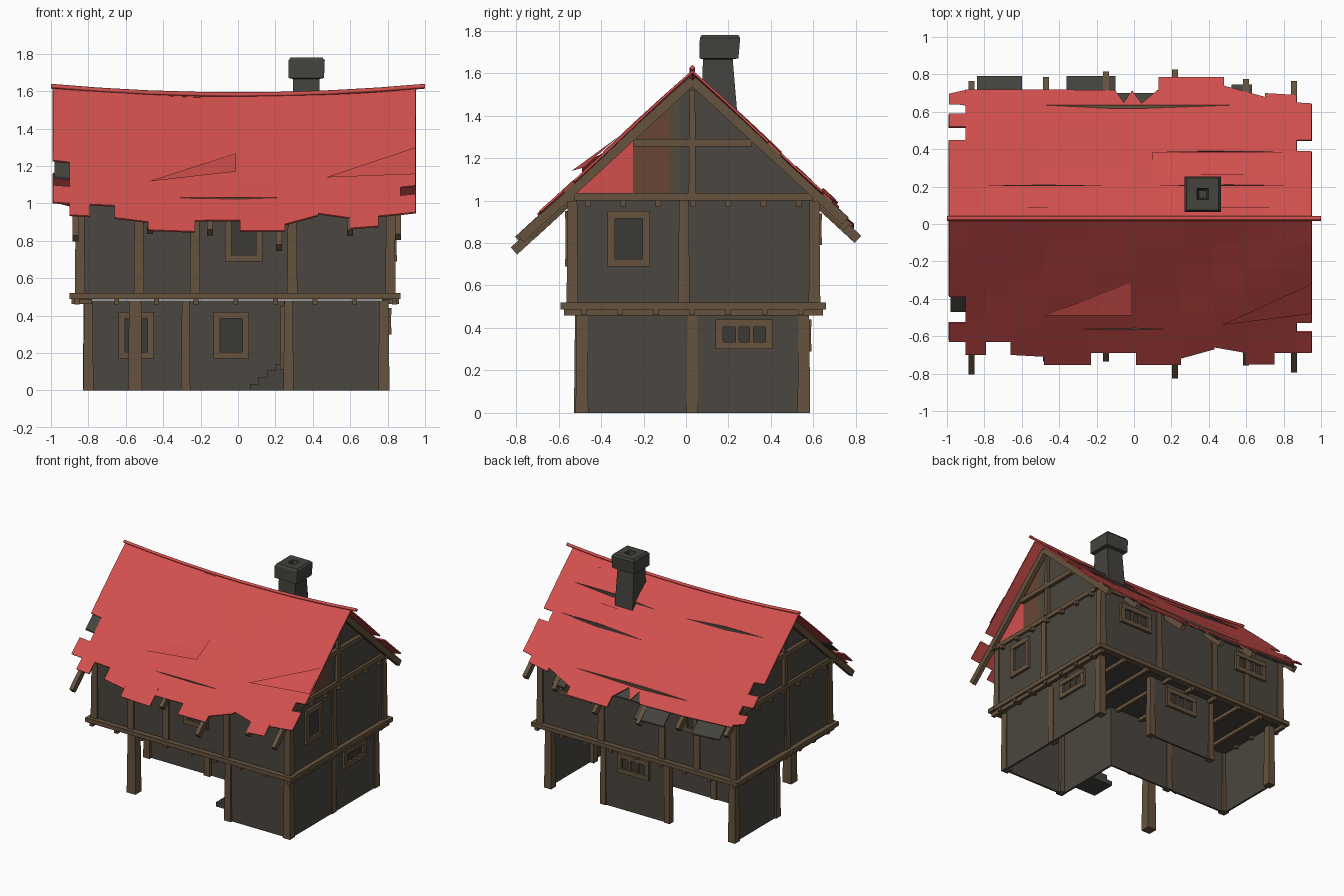
import bpy, bmesh, math, random
from mathutils import Vector

if "Cube" in bpy.data.objects:
    bpy.data.objects.remove(bpy.data.objects["Cube"])
random.seed(4)

def mat(name, c):
    m = bpy.data.materials.new(name)
    m.diffuse_color = (*c, 1)
    m.use_nodes = True
    m.node_tree.nodes["Principled BSDF"].inputs["Base Color"].default_value = m.diffuse_color
    return m

RED = mat("roof_red", (0.64, 0.08, 0.075))
WALL = mat("dark_plaster", (0.07, 0.062, 0.05))
WOOD = mat("timber_brown", (0.13, 0.085, 0.047))
STONE = mat("chimney_stone", (0.06, 0.056, 0.048))
PANE = mat("window_dark", (0.045, 0.042, 0.036))
RUST = mat("rust_board", (0.14, 0.06, 0.035))
OLIVE = mat("olive_board", (0.085, 0.07, 0.045))

def mesh(name, verts, faces, m):
    me = bpy.data.meshes.new(name)
    me.from_pydata([tuple(v) for v in verts], [], faces)
    me.materials.append(m)
    ob = bpy.data.objects.new(name, me)
    bpy.context.collection.objects.link(ob)
    bm = bmesh.new()
    bm.from_mesh(me)
    bmesh.ops.recalc_face_normals(bm, faces=bm.faces)
    bm.to_mesh(me)
    bm.free()
    return ob

HEX = [(0, 1, 2, 3), (4, 5, 6, 7), (0, 1, 5, 4), (1, 2, 6, 5), (2, 3, 7, 6), (3, 0, 4, 7)]

def box(name, x0, x1, y0, y1, z0, z1, m, taper=0.0):
    t = taper
    v = [(x0, y0, z0), (x1, y0, z0), (x1, y1, z0), (x0, y1, z0),
         (x0 + t, y0 + t, z1), (x1 - t, y0 + t, z1), (x1 - t, y1 - t, z1), (x0 + t, y1 - t, z1)]
    return mesh(name, v, HEX, m)

def post(name, x, y, z0, z1, w=0.055):
    return box(name, x - w / 2, x + w / 2, y - w / 2, y + w / 2, z0, z1, WOOD, 0.005)

def beam(name, p, q, w=0.035, h=0.035):
    p, q = Vector(p), Vector(q)
    d = (q - p).normalized()
    s = d.cross(Vector((0, 0, 1))).normalized() * w / 2
    u = s.cross(d).normalized() * h / 2
    return mesh(name, [c + o for c in (p, q) for o in (s + u, s - u, -s - u, -s + u)], HEX, WOOD)

def opening(name, facing, plane, out, a0, a1, z0, z1, mullions=0):
    """Framed window or door; facing is the axis of the wall normal."""
    def part(n, b0, b1, c0, c1, depth, m):
        lo, hi = sorted((plane - out * 0.01, plane + out * depth))
        if facing == 'y':
            box(n, b0, b1, lo, hi, c0, c1, m)
        else:
            box(n, lo, hi, b0, b1, c0, c1, m)
    f = 0.035
    part(name + "_pane", a0 + f, a1 - f, z0 + f, z1 - f, 0.004, PANE)
    part(name + "_sill", a0, a1, z0, z0 + f, 0.02, WOOD)
    part(name + "_lintel", a0, a1, z1 - f, z1, 0.02, WOOD)
    part(name + "_jamb_a", a0, a0 + f, z0 + f, z1 - f, 0.018, WOOD)
    part(name + "_jamb_b", a1 - f, a1, z0 + f, z1 - f, 0.018, WOOD)
    for i in range(mullions):
        c = a0 + f + (a1 - a0 - 2 * f) * (i + 1) / (mullions + 1)
        part(name + "_mullion", c - 0.009, c + 0.009, z0 + f, z1 - f, 0.014, WOOD)

RY = 0.03
def roof_z(x, y):
    return 1.573 + 0.045 * x * x - 0.92 * abs(y - RY)

# Ground floor walls: porch cut out at front left, back wall only in the middle
T = 0.015
box("ground_right_wall", 0.785, 0.785 + T, -0.5, 0.57, 0, 0.48, WALL)
box("ground_front_wall", 0.26, 0.79, -0.5, -0.5 + T, 0, 0.48, WALL)
box("porch_side_wall", 0.245, 0.26, -0.5, 0.05, 0, 0.48, WALL)
box("porch_back_wall", -0.81, 0.26, 0.04, 0.04 + T, 0, 0.48, WALL)
box("ground_left_wall", -0.815, -0.80, 0.04, 0.57, 0, 0.48, WALL)
box("ground_back_wall", -0.24, 0.31, 0.555, 0.57, 0, 0.48, WALL)
for x, y, w in [(0.78, -0.49, .06), (0.27, -0.49, .055), (0.78, 0.555, .06), (0.78, 0.03, .055),
                (-0.80, 0.555, .06), (-0.80, 0.045, .055), (-0.28, 0.04, .05), (0.31, 0.555, .05),
                (-0.24, 0.555, .05), (-0.55, -0.49, .075)]:
    post("ground_post", x, y, 0, 0.48, w)
opening("porch_window_left", 'y', 0.04, -1, -0.64, -0.45, 0.17, 0.42)
opening("porch_window_right", 'y', 0.04, -1, -0.13, 0.06, 0.17, 0.42)
opening("ground_back_window", 'y', 0.57, 1, -0.09, 0.18, 0.29, 0.44, 2)
opening("ground_right_window", 'x', 0.80, 1, 0.14, 0.41, 0.30, 0.44, 2)
opening("door", 'x', 0.245, -1, -0.37, -0.16, 0.11, 0.45)
for i in range(4):
    box("porch_step", 0.065 + 0.045 * i, 0.245, -0.36, -0.17, 0.035 * i, 0.035 * (i + 1), STONE)

# Upper floor slab, ring beam and joists
box("upper_floor", -0.85, 0.82, -0.54, 0.61, 0.485, 0.495, WALL)
for y in (-0.56, 0.63):
    box("floor_beam_long", -0.90, 0.87, y - 0.03, y + 0.03, 0.488, 0.52, WOOD)
for x in (-0.87, 0.835):
    box("floor_beam_side", x - 0.03, x + 0.03, -0.59, 0.66, 0.488, 0.52, WOOD)
for i in range(9):
    x = -0.86 + i * 0.212
    box("floor_joist", x - 0.013, x + 0.013, -0.575, 0.645, 0.458, 0.488, WOOD)
for i in range(7):
    y = -0.48 + i * 0.17
    for a, b in ((-0.89, -0.78), (0.77, 0.86)):
        box("side_joist_end", a, b, y - 0.013, y + 0.013, 0.462, 0.488, WOOD)

# Upper floor walls and posts
box("upper_front_wall", -0.86, 0.83, -0.55, -0.535, 0.5, 1.03, WALL)
box("upper_back_wall", -0.86, 0.83, 0.605, 0.62, 0.5, 1.03, WALL)
box("upper_left_wall", -0.86, -0.845, -0.55, 0.62, 0.5, 1.03, WALL)
box("upper_right_wall", 0.815, 0.83, -0.55, 0.62, 0.5, 1.03, WALL)
for x in (-0.845, -0.53, -0.23, 0.29, 0.815):
    for y in (-0.535, 0.605):
        post("upper_post", x, y, 0.52, 1.02, 0.055)
for x in (-0.845, 0.815):
    post("upper_side_post", x, -0.01, 0.52, 1.02, 0.055)
opening("upper_front_window", 'y', -0.55, -1, -0.07, 0.13, 0.69, 0.95)
opening("upper_right_window", 'x', 0.83, 1, -0.37, -0.17, 0.69, 0.95)
for c in (0.51, -0.56):
    opening("upper_back_window", 'y', 0.62, 1, c - 0.14, c + 0.14, 0.79, 0.94, 2)

# Wall plates
for y in (-0.545, 0.615):
    box("wall_plate", -0.90, 0.87, y - 0.02, y + 0.02, 0.995, 1.03, WOOD)
for x in (-0.855, 0.825):
    box("gable_plate", x - 0.022, x + 0.022, -0.56, 0.635, 1.0, 1.035, WOOD)
    for i in range(7):
        y = -0.46 + i * 0.165
        box("gable_joist_end", x - 0.03, x + 0.035, y - 0.013, y + 0.013, 0.972, 1.0, WOOD)

# Gables: boarded infill, king post, collar and barge rafters
def gable_board(x, a, b, m):
    za, zb = roof_z(x, a) - 0.035, roof_z(x, b) - 0.035
    mesh("gable_board", [(x + d, y, z) for d in (-0.006, 0.006)
                         for y, z in ((a, 1.02), (b, 1.02), (b, zb), (a, za))], HEX, m)
for a, b, m in [(-0.53, -0.25, RED), (-0.25, -0.08, RUST), (-0.08, -0.03, OLIVE),
                (-0.03, RY, WALL), (RY, 0.59, WALL)]:
    gable_board(0.82, a, b, m)
    gable_board(-0.85, a, b, WALL)
for x in (-0.865, 0.835):
    post("king_post", x, RY, 1.03, 1.52, 0.035)
    box("collar_tie", x - 0.02, x + 0.02, -0.25, 0.31, 1.255, 1.29, WOOD)

# Rafters running past the eaves
for x, yf, yb in [(-0.87, -0.79, 0.75), (-0.47, -0.72, 0.77), (-0.15, -0.72, 0.80), (0.22, -0.81, 0.81),
                  (0.60, -0.74, 0.76), (0.855, -0.78, 0.75)]:
    for y in (yf, yb):
        beam("rafter", (x, RY, roof_z(x, RY) - 0.04), (x, y, roof_z(x, y) - 0.04), 0.032, 0.045)

# Roof covering: ragged columns of sheet, with cells missing at the gable ends
def roof_side(name, columns, sign, missing):
    rows = [0, 0.14, 0.27, 0.36, 0.42, 0.49, 0.56, 0.61]
    verts, faces = [], []
    for x0, x1, r0, r1 in columns:
        for i, a in enumerate(rows):
            if (x0, i) in missing:
                continue
            last = i == len(rows) - 1
            b0, b1 = (r0, r1) if last else (rows[i + 1],) * 2
            n = len(verts)
            for x, d in ((x0, a), (x1, a), (x1, b1), (x0, b0)):
                y = RY + sign * d
                verts.append((x, y, roof_z(x, y) + 0.004 * math.sin(7 * x + 9 * d)))
            faces.append((n, n + 1, n + 2, n + 3))
    ob = mesh(name, verts, faces, RED)
    bm = bmesh.new()
    bm.from_mesh(ob.data)
    bmesh.ops.remove_doubles(bm, verts=bm.verts, dist=0.0005)
    bmesh.ops.recalc_face_normals(bm, faces=bm.faces)
    if sum(f.normal.z for f in bm.faces) < 0:
        bmesh.ops.reverse_faces(bm, faces=bm.faces)
    bm.to_mesh(ob.data)
    bm.free()
    s = ob.modifiers.new("thickness", 'SOLIDIFY')
    s.thickness, s.offset = 0.01, -1

roof_side("front_roof", [(-.99, -.9, .66, .66), (-.9, -.79, .73, .73), (-.79, -.66, .66, .66), (-.66, -.48, .73, .74),
    (-.48, -.23, .785, .785), (-.23, .01, .72, .72), (.01, .25, .785, .785), (.25, .43, .75, .70),
    (.43, .6, .69, .72), (.6, .75, .78, .78), (.75, .87, .72, .72), (.87, .95, .72, .72)],
    -1, {(-.99, 4), (-.99, 5), (.87, 6)})
roof_side("back_roof", [(-.99, -.9, .66, .68), (-.9, -.5, .69, .69), (-.5, -.1, .69, .685), (-.1, -.055, .685, .62),
    (-.055, -.01, .62, .685), (-.01, .04, .685, .615), (.04, .13, .615, .69), (.13, .48, .755, .755),
    (.48, .7, .71, .65), (.7, .87, .67, .66), (.87, .95, .62, .615)],
    1, {(-.99, 4), (-.99, 6), (.87, 3)})

# Lifted roof flaps and long slits
def flap(pts, m=RED):
    v = [(x, y, roof_z(x, y) + h) for x, y, h in pts]
    mesh("roof_flap", v, [tuple(range(len(v)))], m)
flap([(-.48, -.49, .012), (-.01, -.49, .075), (-.01, -.31, .008)])
flap([(.47, -.54, .08), (.95, -.48, .012), (.95, -.32, .008)])
for a, b, y in ((-.82, -.14, .205), (.11, .82, .205), (.10, .82, .385)):
    c = (a + b) / 2
    flap([(a, y, .008), (c, y, .028), (b, y, .008), (b, y - .12, .006), (a, y - .12, .006)])
    flap([(a, y, .007), (c, y, .027), (b, y, .007), (c, y + .006, .006)], PANE)

# Dark under-boards showing past the back eave and at roof holes
for a, b, y0, y1 in ((-.84, -.6, .55, .79), (-.36, -.1, .55, .79), (-.1, .13, .5, .70), (.52, .63, .55, .745),
                     (-.98, -.9, -.47, -.38)):
    mesh("under_board", [(x, y, roof_z(x, y) - d) for d in (.014, .024)
                         for x, y in ((a, y0), (b, y0), (b, y1), (a, y1))], HEX, STONE)

# Sagging ridge cap
cu = bpy.data.curves.new("ridge_cap", 'CURVE')
cu.dimensions = '3D'
cu.bevel_depth, cu.bevel_resolution, cu.use_fill_caps = 0.013, 0, True
sp = cu.splines.new('POLY')
sp.points.add(8)
for i, p in enumerate(sp.points):
    x = -1 + i * 0.25
    p.co = (x, RY, roof_z(x, RY) + 0.008, 1)
cu.materials.append(RED)
bpy.context.collection.objects.link(bpy.data.objects.new("ridge_cap", cu))

# Chimney: tapering shaft, flared cap with a flue
def square_rings(name, rings, m):
    v, f = [], []
    for cx, cy, wx, wy, z in rings:
        v += [(cx + sx * wx, cy + sy * wy, z) for sx, sy in ((-1, -1), (1, -1), (1, 1), (-1, 1))]
    for r in range(len(rings) - 1):
        f += [(4 * r + k, 4 * r + (k + 1) % 4, 4 * r + 4 + (k + 1) % 4, 4 * r + 4 + k) for k in range(4)]
    n = len(v)
    mesh(name, v, f + [(0, 1, 2, 3), (n - 4, n - 3, n - 2, n - 1)], m)
square_rings("chimney", [(.365, .16, .08, .095, 1.25), (.365, .15, .07, .07, 1.665), (.365, .155, .095, .092, 1.67),
    (.367, .16, .097, .095, 1.765), (.367, .16, .085, .085, 1.78), (.367, .16, .03, .03, 1.78), (.367, .16, .02, .02, 1.70)], STONE)
